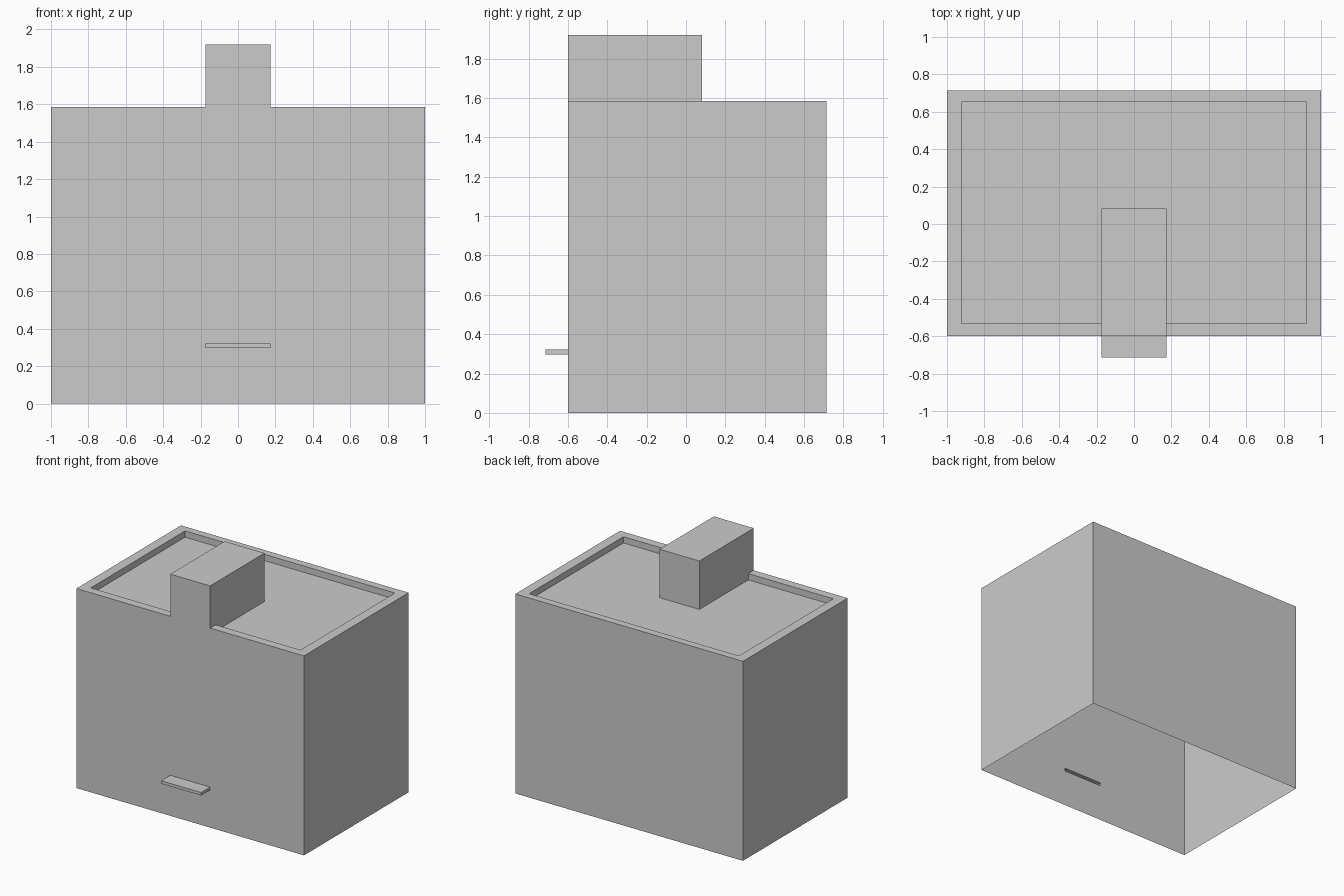
import bpy
import bmesh
from math import radians

if "Cube" in bpy.data.objects:
    bpy.data.objects.remove(bpy.data.objects["Cube"])

# Plan grid lines and height levels
xs = [-1, -0.922, -0.175, 0.175, 0.922, 1]
ys = [-0.6, -0.532, 0.082, 0.653, 0.713]
zs = [0, 0.298, 0.322, 1.535, 1.585, 1.92]
FLOOR, RIM, CHIMNEY = 3, 4, 5
LEDGE_Y = -0.713

bm = bmesh.new()


def quad(*pts):
    bm.faces.new([bm.verts.new(p) for p in pts])


def level(i, j):
    """Index of the roof height of a plan cell (0 outside the building)."""
    if not (0 <= i < 5 and 0 <= j < 4):
        return 0
    if i == 2 and j < 2:
        return CHIMNEY
    return RIM if i in (0, 4) or j in (0, 3) else FLOOR


def wall(p, q, a, b, skip=None):
    """Vertical strip from p to q between two height levels."""
    for k in range(min(a, b), max(a, b)):
        if k != skip:
            quad((*p, zs[k]), (*q, zs[k]), (*q, zs[k + 1]), (*p, zs[k + 1]))


# Roof, parapet, chimney and outer walls as one shell, open underneath
for i in range(6):
    for j in range(5):
        h = level(i, j)
        if h:
            x0, x1, y0, y1, z = xs[i], xs[i + 1], ys[j], ys[j + 1], zs[h]
            quad((x0, y0, z), (x1, y0, z), (x1, y1, z), (x0, y1, z))
        if j < 4:
            wall((xs[i], ys[j]), (xs[i], ys[j + 1]), level(i - 1, j), h)
        if i < 5:
            # the front wall is open behind the hollow ledge
            skip = 1 if (i, j) == (2, 0) else None
            wall((xs[i], ys[j]), (xs[i + 1], ys[j]), level(i, j - 1), h, skip)

# Hollow ledge on the front wall
x0, x1 = xs[2], xs[3]
z0, z1 = zs[1], zs[2]
for z in (z0, z1):
    quad((x0, ys[0], z), (x1, ys[0], z), (x1, LEDGE_Y, z), (x0, LEDGE_Y, z))
for x in (x0, x1):
    quad((x, ys[0], z0), (x, LEDGE_Y, z0), (x, LEDGE_Y, z1), (x, ys[0], z1))
quad((x0, LEDGE_Y, z0), (x1, LEDGE_Y, z0), (x1, LEDGE_Y, z1), (x0, LEDGE_Y, z1))

# Weld and clean up flat areas
bmesh.ops.remove_doubles(bm, verts=bm.verts[:], dist=1e-4)
bmesh.ops.recalc_face_normals(bm, faces=bm.faces[:])
bmesh.ops.dissolve_limit(bm, angle_limit=radians(1), verts=bm.verts[:], edges=bm.edges[:])

mesh = bpy.data.meshes.new("building_shell")
bm.to_mesh(mesh)
bm.free()
building = bpy.data.objects.new("building_shell", mesh)
bpy.context.collection.objects.link(building)
